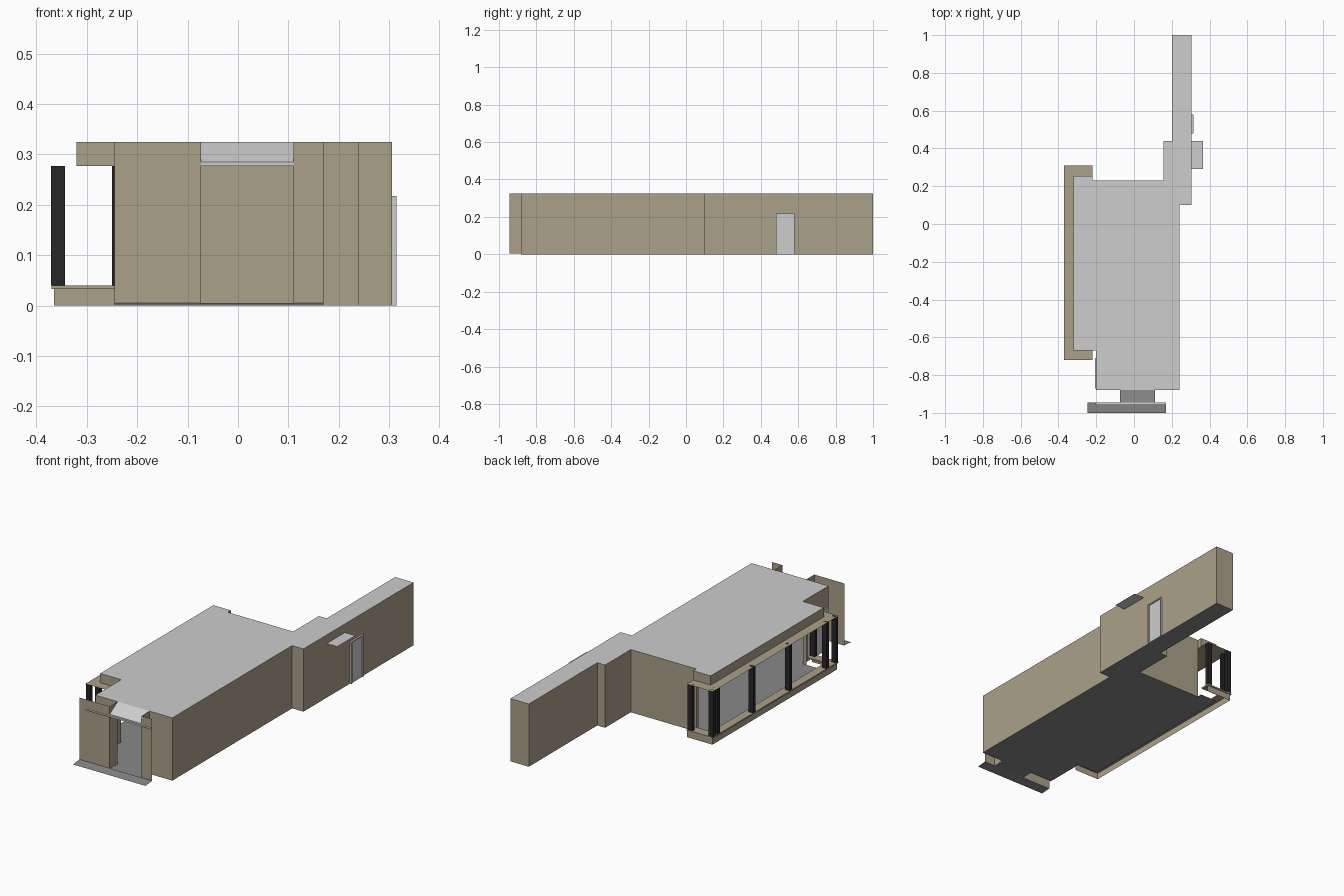
import bpy

if "Cube" in bpy.data.objects:
    bpy.data.objects.remove(bpy.data.objects["Cube"])


def material(name, rgb):
    m = bpy.data.materials.new(name)
    m.diffuse_color = (*rgb, 1)
    m.use_nodes = True
    m.node_tree.nodes["Principled BSDF"].inputs["Base Color"].default_value = m.diffuse_color
    return m


TAN = material("tan_wall", (0.41, 0.35, 0.25))
LIGHT = material("light_grey", (0.61, 0.61, 0.61))
GREY = material("floor_grey", (0.25, 0.25, 0.25))
BLACK = material("black_metal", (0.02, 0.02, 0.02))


def mesh(name, verts, faces, mat):
    me = bpy.data.meshes.new(name)
    me.from_pydata(verts, [], faces)
    me.materials.append(mat)
    ob = bpy.data.objects.new(name, me)
    bpy.context.collection.objects.link(ob)
    return ob


def sheet(name, outline, z, mat):
    """Flat single-face slab from an xy outline."""
    return mesh(name, [(x, y, z) for x, y in outline], [range(len(outline))], mat)


def rect(x0, x1, y0, y1):
    return [(x0, y0), (x1, y0), (x1, y1), (x0, y1)]


def wall(name, path, z0, z1, mat=TAN):
    """Thin upright wall along an open path."""
    n = len(path)
    v = [(x, y, z) for z in (z0, z1) for x, y in path]
    return mesh(name, v, [(i, i + 1, n + i + 1, n + i) for i in range(n - 1)], mat)


def box(name, x0, x1, y0, y1, z0, z1, mat):
    v = [(x, y, z) for z in (z0, z1) for x, y in rect(x0, x1, y0, y1)]
    f = [(3, 2, 1, 0), (4, 5, 6, 7)] + [(i, (i + 1) % 4, (i + 1) % 4 + 4, i + 4) for i in range(4)]
    return mesh(name, v, f, mat)


H = 0.325      # roof height
EAVE = 0.277   # underside of the veranda fascia

# outline shared by floor and roof, counter-clockwise from the entry's right
right_side = [(0.11, -0.88), (0.24, -0.88), (0.24, 0.10), (0.305, 0.10), (0.305, 1.0),
              (0.20, 1.0), (0.20, 0.44), (0.155, 0.44), (0.155, 0.23), (-0.22, 0.23)]
veranda_edge = [(-0.22, 0.255), (-0.32, 0.255), (-0.32, -0.67), (-0.20, -0.67)]
left_front = [(-0.20, -0.67), (-0.20, -0.88), (-0.073, -0.88)]
outline = right_side + veranda_edge + left_front[1:]

# shell: open rooms with floor and roof
sheet("roof", outline, H, LIGHT)
sheet("floor", outline + [(-0.073, -0.945), (0.11, -0.945)], 0.002, GREY)
wall("main_walls", right_side + [(-0.22, 0.21)], 0, H)
wall("left_front_wall", [(-0.22, -0.67)] + left_front, 0, H)
wall("veranda_fascia", [(-0.22, 0.23)] + veranda_edge, EAVE, H)

# entry: screen walls, passage sides, sloping roof, canopy strip and ramp
wall("entry_left", [(-0.245, -0.945), (-0.073, -0.945), (-0.073, -0.88)], 0.003, H)
wall("entry_right", [(0.11, -0.88), (0.11, -0.945), (0.17, -0.945)], 0.003, H)
mesh("entry_roof", [(-0.073, -0.945, 0.285), (0.11, -0.945, 0.285),
                    (0.11, -0.88, H), (-0.073, -0.88, H)], [(0, 1, 2, 3)], LIGHT)
wall("entry_lintel", [(-0.073, -0.945), (0.11, -0.945)], EAVE, 0.285, LIGHT)
sheet("entry_canopy", rect(-0.205, 0.17, -0.957, -0.945), EAVE, LIGHT)
mesh("entry_ramp", [(-0.245, -1, 0), (0.17, -1, 0),
                    (0.17, -0.945, 0.005), (-0.245, -0.945, 0.005)], [(0, 1, 2, 3)], GREY)

# veranda: low wall, cap ring, top trim
wall("veranda_low_wall", [(-0.22, 0.305), (-0.365, 0.305), (-0.365, -0.715), (-0.22, -0.715)], 0, 0.034)
box("cap_side", -0.37, -0.325, -0.72, 0.31, 0.033, 0.04, TAN)
box("cap_front", -0.325, -0.22, -0.72, -0.675, 0.033, 0.04, TAN)
box("cap_back", -0.325, -0.22, 0.26, 0.31, 0.033, 0.04, TAN)
sheet("veranda_top_trim", rect(-0.37, -0.22, -0.72, 0.31), EAVE, TAN)

# veranda posts
posts = [(-0.357, y) for y in (0.297, 0.262, -0.03, -0.33, -0.63, -0.707)]
posts += [(-0.236, 0.297), (-0.236, -0.707)]
for x, y in posts:
    box("veranda_post", x - 0.0135, x + 0.0135, y - 0.009, y + 0.009, 0.04, EAVE, BLACK)

# side door with frame, side canopy, left window plate
box("side_door", 0.305, 0.309, 0.487, 0.573, 0, 0.212, LIGHT)
for y in (0.48, 0.573):
    box("door_jamb", 0.305, 0.314, y, y + 0.007, 0, 0.218, LIGHT)
box("door_head", 0.305, 0.314, 0.487, 0.573, 0.212, 0.218, LIGHT)
sheet("side_canopy", rect(0.305, 0.365, 0.29, 0.44), 0.28, LIGHT)
box("left_window", -0.206, -0.20, -0.87, -0.71, 0.005, 0.22, LIGHT)
